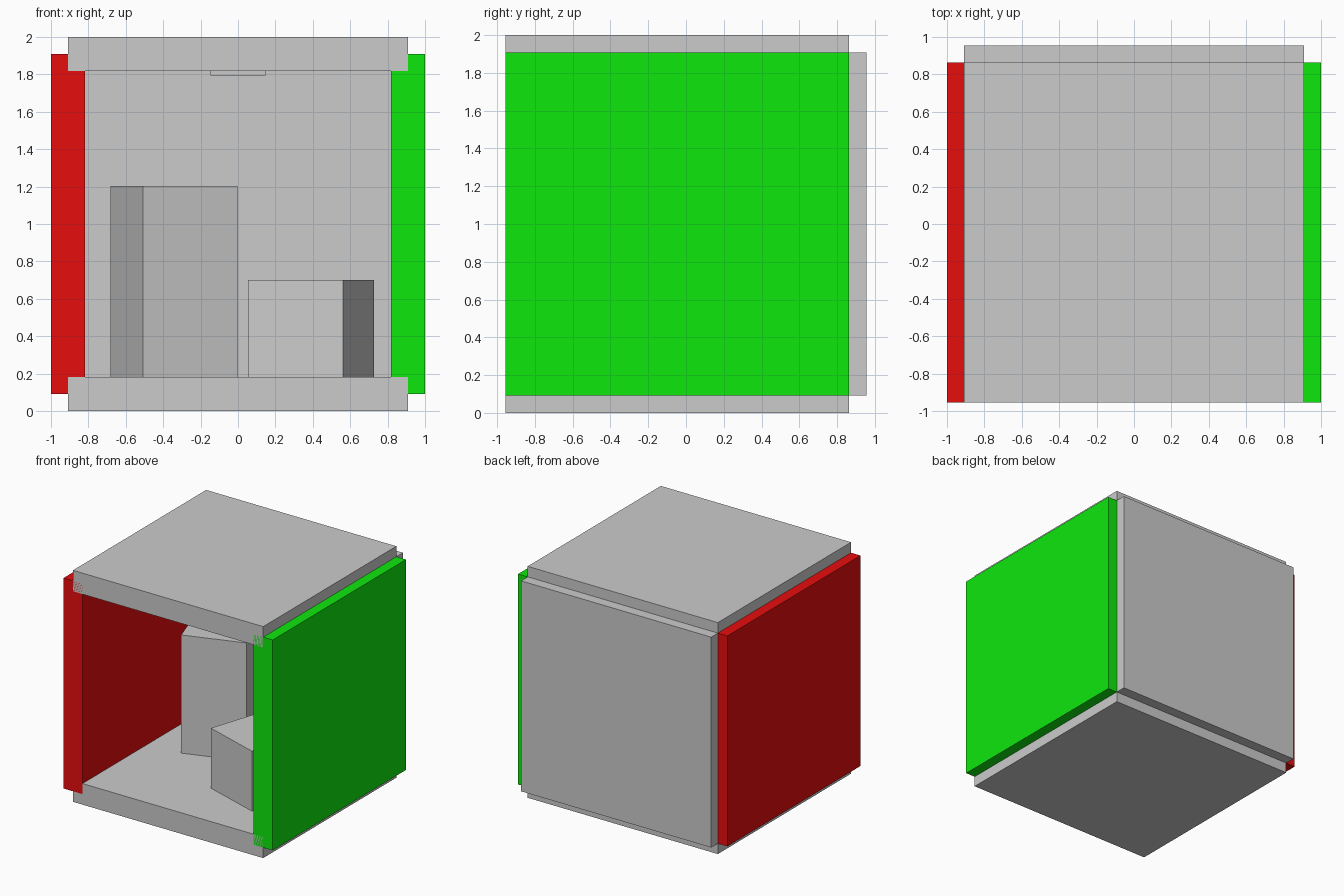
import bpy
import math

if "Cube" in bpy.data.objects:
    bpy.data.objects.remove(bpy.data.objects["Cube"])

U = 2 / 11            # panel thickness
P = 10 * U            # panel side length
Y0 = -0.25 * U        # centre of the room in y


def box(name, centre, size, turn=0.0, mat=None):
    bpy.ops.mesh.primitive_cube_add(size=1, location=centre)
    ob = bpy.context.object
    ob.name = name
    ob.scale = size
    ob.rotation_euler.z = math.radians(turn)
    if mat:
        ob.data.materials.append(mat)
    return ob


def colour(name, rgb):
    mat = bpy.data.materials.new(name)
    mat.diffuse_color = (*rgb, 1)
    mat.use_nodes = True
    mat.node_tree.nodes["Principled BSDF"].inputs["Base Color"].default_value = mat.diffuse_color
    return mat


red = colour("red", (0.8, 0.004, 0.004))
green = colour("green", (0.004, 0.8, 0.004))

# Room panels, each centred on one face of a cube
box("floor", (0, Y0, 0.5 * U), (P, P, U))
box("ceiling", (0, Y0, 2 - 0.5 * U), (P, P, U))
box("back_wall", (0, Y0 + P / 2, 1), (P, U, P))
box("left_wall", (-P / 2, Y0, 1), (U, P, P), mat=red)
box("right_wall", (P / 2, Y0, 1), (U, P, P), mat=green)

# Square lamp panel set into the ceiling
box("ceiling_light", (0, Y0, 1.82), (0.296, 0.296, 0.05))

# Two turned blocks standing on the floor
for name, x, y, top, turn in (("tall_block", -0.342, 0.29, 1.203, 18.8),
                              ("short_block", 0.39, -0.275, 0.70, -18.0)):
    box(name, (x, y, (U + top) / 2), (0.535, 0.535, top - U), turn)
